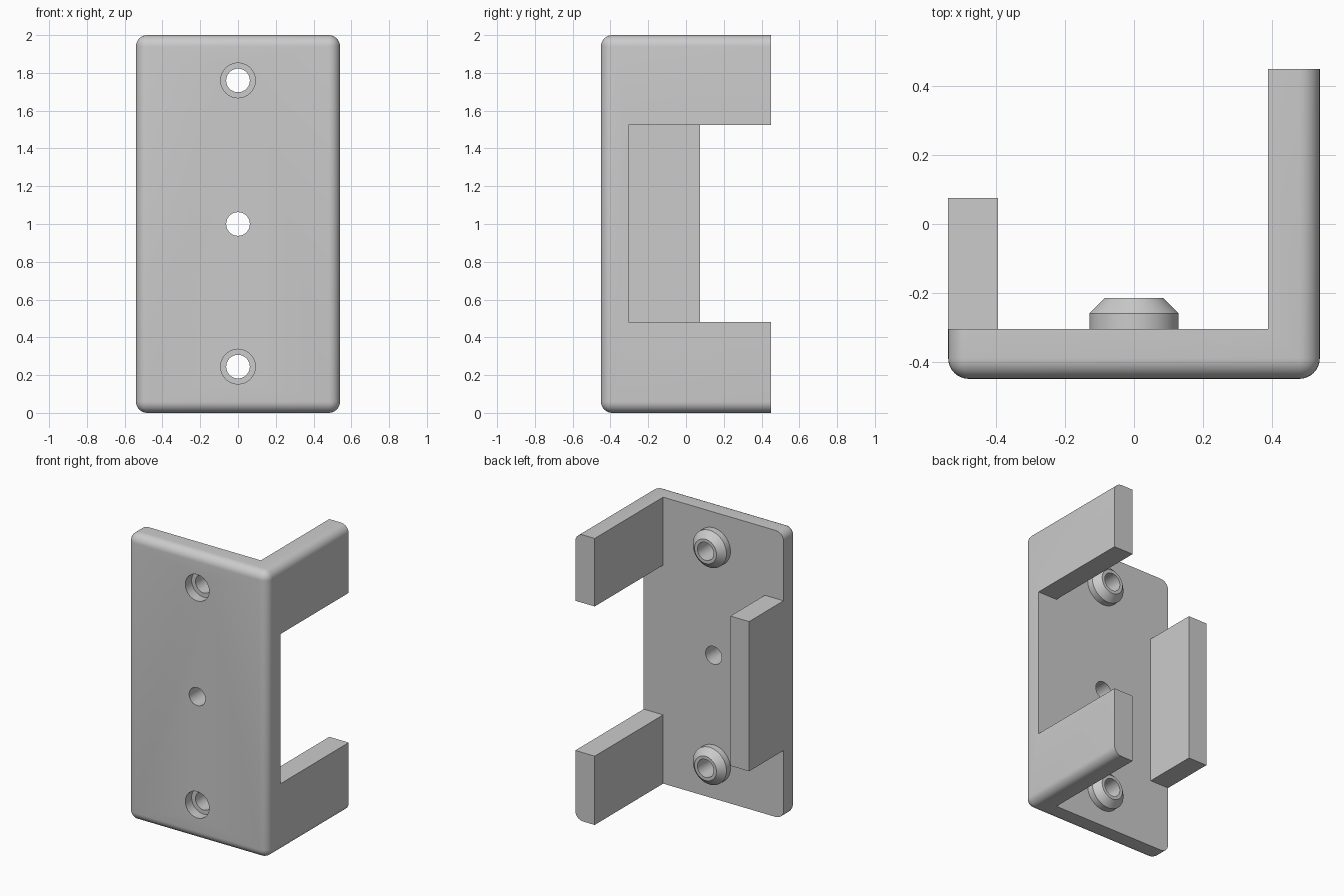
import bpy, bmesh, math
from mathutils import Vector

cube = bpy.data.objects.get("Cube")
if cube:
    bpy.data.objects.remove(cube, do_unlink=True)

grey = bpy.data.materials.new("light grey")
grey.use_nodes = True
colour = (0.6, 0.6, 0.6, 1)
grey.diffuse_color = colour
grey.node_tree.nodes["Principled BSDF"].inputs["Base Color"].default_value = colour

W, D, FRONT, INNER = 0.54, 0.45, -0.45, -0.305   # half width, half depth, plate faces
NOTCH = (0.48, 1.525)                            # height range of flange opening
HOLE_R = 0.0625


def finish(name, bm):
    bmesh.ops.recalc_face_normals(bm, faces=bm.faces)
    mesh = bpy.data.meshes.new(name)
    bm.to_mesh(mesh)
    bm.free()
    mesh.materials.append(grey)
    obj = bpy.data.objects.new(name, mesh)
    bpy.context.collection.objects.link(obj)
    return obj


def box(lo, hi):
    bm = bmesh.new()
    bmesh.ops.create_cube(bm, size=1)
    for v in bm.verts:
        v.co = Vector([(a + b) / 2 + c * (b - a) for a, b, c in zip(lo, hi, v.co)])
    return bm


def extrude_y(name, outline, y0, y1):
    """Solid prism from an x-z outline."""
    bm = bmesh.new()
    face = bm.faces.new([bm.verts.new((x, y0, z)) for x, z in outline])
    grown = bmesh.ops.extrude_face_region(bm, geom=[face])["geom"]
    verts = [g for g in grown if isinstance(g, bmesh.types.BMVert)]
    bmesh.ops.translate(bm, verts=verts, vec=(0, y1 - y0, 0))
    return finish(name, bm)


def lathe_y(name, rings, z, sides=48):
    """Capped solid of revolution about a y axis; rings are (radius, y)."""
    bm = bmesh.new()
    loops = [[bm.verts.new((r * math.cos(t), y, z + r * math.sin(t)))
              for t in (2 * math.pi * i / sides for i in range(sides))]
             for r, y in rings]
    for a, b in zip(loops, loops[1:]):
        for i in range(sides):
            j = (i + 1) % sides
            bm.faces.new((a[i], a[j], b[j], b[i]))
    bm.faces.new(loops[0])
    bm.faces.new(loops[-1])
    return finish(name, bm)


def activate(obj):
    bpy.ops.object.select_all(action="DESELECT")
    obj.select_set(True)
    bpy.context.view_layer.objects.active = obj


def cut(obj, cutter):
    mod = obj.modifiers.new("cut", "BOOLEAN")
    mod.operation, mod.solver, mod.object = "DIFFERENCE", "EXACT", cutter
    activate(obj)
    bpy.ops.object.modifier_apply(modifier=mod.name)
    bpy.data.objects.remove(cutter, do_unlink=True)


# Body: block rounded on every edge except those around the open back
bm = box((-W, FRONT, 0), (W, D, 2))
edges = [e for e in bm.edges if any(v.co.y < 0 for v in e.verts)]
bmesh.ops.bevel(bm, geom=edges, offset=0.06, segments=8, profile=0.5, affect="EDGES")
body = finish("plate_and_flange", bm)

# Hollow out the inside and the flange opening in one cut
low, high = NOTCH
flange_x = 0.39
cut(body, extrude_y("hollow_cutter", [
    (-1, -1), (flange_x, -1), (flange_x, low), (1, low),
    (1, high), (flange_x, high), (flange_x, 3), (-1, 3)], INNER, 1))

# Short tab on the opposite side
tab = finish("side_tab", box((-W, INNER, low), (-0.395, 0.075, high)))

# Screw bosses, stepped screw holes and the plain centre hole
parts = [body, tab]
for name, z in (("lower", 0.245), ("upper", 1.76)):
    boss = lathe_y(name + "_boss", [(0.13, INNER), (0.13, -0.26), (0.085, -0.215)], z)
    cut(boss, lathe_y("bore", [(HOLE_R, -1), (HOLE_R, 1)], z))
    parts.append(boss)
    cut(body, lathe_y("stepped_bore", [(0.092, -1), (0.092, FRONT + 0.07),
                                       (HOLE_R, FRONT + 0.07), (HOLE_R, 1)], z))
cut(body, lathe_y("centre_bore", [(HOLE_R, -1), (HOLE_R, 1)], 1.0))

for part in parts:
    activate(part)
    bpy.ops.object.shade_smooth_by_angle(angle=math.radians(30))
